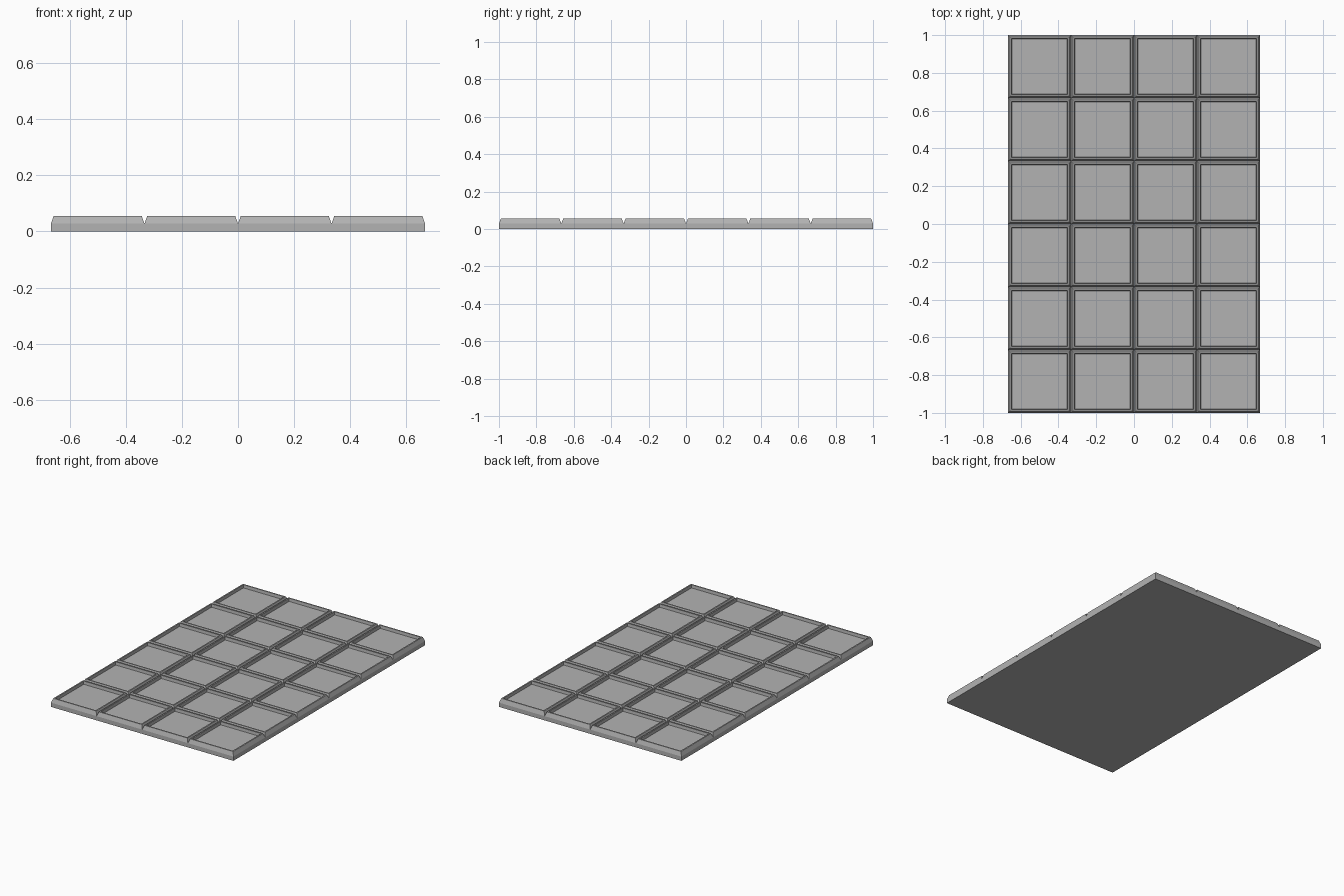
import bpy, bmesh
from mathutils import Matrix

cube = bpy.data.objects.get("Cube")
if cube:
    bpy.data.objects.remove(cube, do_unlink=True)

COLS, ROWS = 4, 6
CELL = 2 / ROWS
GROOVE_Z, TOP_Z = 0.028, 0.055
BEVEL, RIM, WALL, RECESS = 0.014, 0.012, 0.003, 0.02

# Plain grey material
mat = bpy.data.materials.new("plain grey")
mat.use_nodes = True
grey = (0.45, 0.45, 0.45, 1)
mat.diffuse_color = grey
mat.node_tree.nodes["Principled BSDF"].inputs["Base Color"].default_value = grey

# Grid of squares at groove height
bm = bmesh.new()
bmesh.ops.create_grid(bm, x_segments=COLS, y_segments=ROWS, size=1,
                      matrix=Matrix.Translation((0, 0, GROOVE_Z))
                      @ Matrix.Diagonal((COLS * CELL / 2, 1, 1, 1)))
squares = bm.faces[:]
border = [e for e in bm.edges if e.is_boundary]

# Slab sides and flat underside
skirt = bmesh.ops.extrude_edge_only(bm, edges=border)["geom"]
for v in skirt:
    if isinstance(v, bmesh.types.BMVert):
        v.co.z = 0
bottom_edges = [e for e in skirt if isinstance(e, bmesh.types.BMEdge) and e.is_boundary]
bmesh.ops.contextual_create(bm, geom=bottom_edges)

# Each square: raised bevel, flat rim, sunken panel
for thickness, depth in ((BEVEL, TOP_Z - GROOVE_Z), (RIM, 0), (WALL, -RECESS)):
    bmesh.ops.inset_individual(bm, faces=squares, thickness=thickness, depth=0)
    for v in {v for f in squares for v in f.verts}:
        v.co.z += depth

bmesh.ops.recalc_face_normals(bm, faces=bm.faces[:])
mesh = bpy.data.meshes.new("segmented_bar")
bm.to_mesh(mesh)
bm.free()
mesh.materials.append(mat)
bar = bpy.data.objects.new("segmented_bar", mesh)
bpy.context.collection.objects.link(bar)
